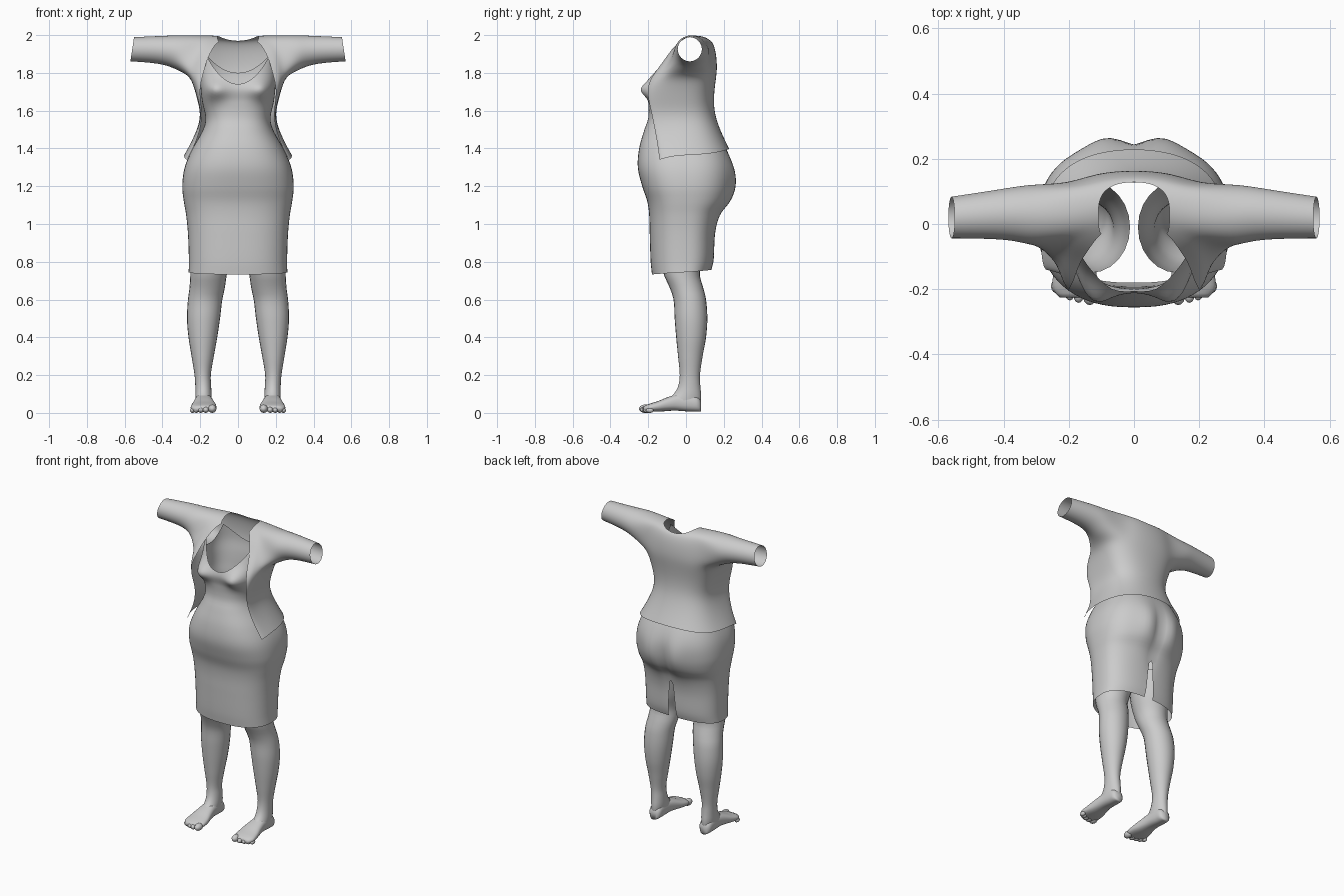
import bpy
import bmesh
import math

if "Cube" in bpy.data.objects:
    bpy.data.objects.remove(bpy.data.objects["Cube"])

GREY = (0.6, 0.6, 0.6, 1.0)
grey = bpy.data.materials.new("plain grey")
grey.use_nodes = True
grey.diffuse_color = GREY
grey.node_tree.nodes["Principled BSDF"].inputs["Base Color"].default_value = GREY


def sample(keys, t):
    """Smooth interpolation of rows (t, a, b, ...) at t."""
    t = min(max(t, keys[0][0]), keys[-1][0])
    i = max(k for k in range(len(keys) - 1) if keys[k][0] <= t)
    p, q = keys[i], keys[i + 1]
    before, after = keys[max(i - 1, 0)], keys[min(i + 2, len(keys) - 1)]
    h = q[0] - p[0]
    u = (t - p[0]) / h
    out = []
    for c in range(1, len(p)):
        m0 = (q[c] - before[c]) / (q[0] - before[0]) * h
        m1 = (after[c] - p[c]) / (after[0] - p[0]) * h
        d = q[c] - p[c]
        out.append(p[c] + u * (m0 + u * (3 * d - 2 * m0 - m1 + u * (m0 + m1 - 2 * d))))
    return out


def spow(v, p):
    return math.copysign(abs(v) ** p, v)


def bump(v, centre, width):
    return math.exp(-((v - centre) / width) ** 2)


def add_grid(bm, rows, closed=False, skip=lambda i, j: False):
    """Skin a list of point rows with quads and return the vertices."""
    vs = [[bm.verts.new(p) for p in row] for row in rows]
    n = len(rows[0])
    for i in range(len(rows) - 1):
        for j in range(n if closed else n - 1):
            if not skip(i, j):
                k = (j + 1) % n
                bm.faces.new((vs[i][j], vs[i][k], vs[i + 1][k], vs[i + 1][j]))
    return vs


def finish(bm, name, mirror=False, levels=0):
    bmesh.ops.recalc_face_normals(bm, faces=bm.faces)
    mesh = bpy.data.meshes.new(name)
    bm.to_mesh(mesh)
    bm.free()
    mesh.materials.append(grey)
    mesh.shade_smooth()
    ob = bpy.data.objects.new(name, mesh)
    bpy.context.collection.objects.link(ob)
    if mirror:
        m = ob.modifiers.new("mirror", "MIRROR")
        m.merge_threshold = 0.002
    if levels:
        s = ob.modifiers.new("smooth", "SUBSURF")
        s.levels = s.render_levels = levels
        s.boundary_smooth = "PRESERVE_CORNERS"
    return ob


# Dress: half shell from back centre to front centre, with a back slit
DRESS = [  # height, half width, front, back
    (.73, .262, -.18, .125), (.80, .26, -.187, .145), (.95, .265, -.192, .155),
    (1.05, .275, -.195, .18), (1.12, .287, -.205, .225), (1.2, .295, -.232, .247),
    (1.3, .282, -.255, .247), (1.4, .24, -.248, .212), (1.5, .185, -.22, .15),
    (1.56, .172, -.2, .13), (1.65, .19, -.2, .13), (1.72, .198, -.21, .135),
    (1.8, .205, -.18, .145), (1.9, .2, -.13, .14)]


def dress_point(t, a):
    # scooped rim at front and back, rising to the straps
    across = abs(math.sin(a)) ** .8
    centre = 1.74 if math.cos(a) < 0 else 1.8
    rim = centre + (1.9 - centre) * min(across / .85, 1) ** 2
    rim -= .1 * max(0, (across - .85) / .15)
    hem = .745 + .012 * math.cos(a)
    z = hem + t * (1.6 - hem) if t < 1 else 1.6 + (t - 1) * (rim - 1.6)
    w, front, back = sample(DRESS, z)
    x = w * across
    y = (back if math.cos(a) > 0 else -front) * spow(math.cos(a), .8)
    if y < 0:
        y -= .055 * bump(x, .13, .065) * bump(z, 1.71, .055)
    else:
        y += .02 * bump(x, .09, .06) * bump(z, 1.2, .12)
        y -= .015 * bump(x, 0, .03) * bump(z, 1.15, .15)
    return x, y, z


COLS, LOW, HIGH = 36, 44, 14
steps = [i / LOW for i in range(LOW)] + [1 + i / HIGH for i in range(HIGH + 1)]
rows = []
for t in steps:
    row = [dress_point(t, math.pi * j / COLS) for j in range(COLS + 1)]
    x, y, z = row[0]
    if z < .99:
        row[0] = (.012 + .02 * (.99 - z) / .24, y, z)
    row[-1] = (0, *row[-1][1:])
    rows.append(row)
bm = bmesh.new()
add_grid(bm, rows)
finish(bm, "dress", mirror=True)

# Open jacket: half bodice with an armhole, joined to a short sleeve
JACKET = [  # z front, z side, z back, half width, side y, back y, edge x, edge y
    (1.34, 1.365, 1.40, .287, 0, .234, .27, -.14),
    (1.42, 1.43, 1.46, .25, 0, .203, .228, -.15),
    (1.50, 1.51, 1.53, .213, 0, .172, .2, -.165),
    (1.58, 1.58, 1.60, .197, 0, .152, .187, -.18),
    (1.66, 1.66, 1.68, .216, 0, .15, .2, -.2),
    (1.73, 1.73, 1.76, .236, .01, .16, .202, -.205),
    (1.79, 1.785, 1.82, .26, .015, .168, .185, -.175),
    (1.86, 1.86, 1.88, .255, .02, .165, .168, -.12),
    (1.92, 1.94, 1.93, .245, .02, .156, .14, -.08),
    (1.95, 2.0, 1.96, .21, .025, .142, .12, -.05),
    (1.965, 1.998, 1.968, .11, .05, .13, .1, -.03)]
QUARTER = 4
rows = []
for zf, zs, zb, w, ys, yb, xe, ye in JACKET:
    row = []
    for j in range(2 * QUARTER + 1):
        a = math.pi / 2 * (j % QUARTER if j < 2 * QUARTER else QUARTER) / QUARTER
        s, c = math.sin(a) ** .85, abs(math.cos(a)) ** .85
        if j < QUARTER:
            row.append((w * s, ys + (yb - ys) * c, zb + (zs - zb) * s * s))
        else:
            row.append((xe + (w - xe) * c, ys + (ye - ys) * s, zs + (zf - zs) * s * s))
    row[0] = (0, *row[0][1:])
    rows.append(row)
bm = bmesh.new()
B, T = 6, 9
vs = add_grid(bm, rows, skip=lambda i, j: B <= i < T and 2 <= j < 6)
loop = [vs[B][j] for j in range(2, 7)] + [vs[i][6] for i in range(B + 1, T)]
loop += [vs[T][j] for j in range(6, 1, -1)] + [vs[i][2] for i in range(T - 1, B, -1)]
SLEEVE = [  # x, y front, y back, z bottom, z top
    (.31, -.07, .125, 1.812, 2.002), (.37, -.052, .116, 1.84, 2.0),
    (.46, -.047, .101, 1.853, 1.996), (.56, -.046, .086, 1.859, 1.991)]
for x, yf, yb, z0, z1 in SLEEVE:
    ring = []
    for k in range(len(loop)):
        a = -math.pi / 2 + (k - 2) * math.tau / len(loop)
        y = (yf + yb) / 2 - math.cos(a) * (yb - yf) / 2
        ring.append(bm.verts.new((x - .01 * math.sin(a), y,
                                  (z0 + z1) / 2 + math.sin(a) * (z1 - z0) / 2)))
    for k in range(len(loop)):
        n = (k + 1) % len(loop)
        bm.faces.new((loop[k], loop[n], ring[n], ring[k]))
    loop = ring
finish(bm, "jacket", mirror=True, levels=2)

# Legs and bare feet
LEG = [  # height, inner x, outer x, front, back
    (.04, .14, .225, -.12, .075), (.07, .14, .226, -.1, .08), (.1, .14, .226, -.065, .08),
    (.14, .142, .226, -.042, .076), (.2, .144, .23, -.033, .074), (.3, .128, .246, -.042, .088),
    (.4, .11, .262, -.052, .106), (.5, .095, .27, -.06, .113), (.6, .083, .265, -.066, .106),
    (.66, .07, .257, -.085, .092), (.74, .058, .252, -.12, .073), (.85, .03, .25, -.14, .1),
    (1.0, .012, .255, -.15, .13)]
FOOT = [  # distance along y, centre x, half width, top
    (-.225, .183, .045, .035), (-.2, .183, .066, .046), (-.15, .181, .066, .062),
    (-.1, .181, .056, .082), (-.04, .182, .046, .1), (.03, .183, .042, .1),
    (.065, .183, .038, .085), (.08, .183, .024, .06)]
TOES = [(.136, -.228, .022), (.17, -.23, .016), (.197, -.224, .015),
        (.221, -.215, .0145), (.241, -.203, .0135)]
SIDES = 24
turn = [math.tau * k / SIDES for k in range(SIDES)]
for name, side in (("left", 1), ("right", -1)):
    bm = bmesh.new()
    rows = []
    for i in range(49):
        z = .04 + .96 * (i / 48) ** 1.3
        xi, xo, yf, yb = sample(LEG, z)
        rows.append([(side * ((xi + xo) / 2 + math.cos(a) * (xo - xi) / 2),
                      (yf + yb) / 2 + math.sin(a) * (yb - yf) / 2, z) for a in turn])
    add_grid(bm, rows, closed=True)
    finish(bm, name + "_leg")

    bm = bmesh.new()
    rows = []
    for i in range(25):
        y = -.225 + .305 * i / 24
        xc, w, top = sample(FOOT, y)
        low = .006 + .006 * bump(y, -.06, .06)
        rows.append([(side * (xc + w * spow(math.cos(a), .8)), y,
                      (top + low) / 2 + (top - low) / 2 * spow(math.sin(a), .8)) for a in turn])
    vs = add_grid(bm, rows, closed=True)
    bm.faces.new(vs[0])
    bm.faces.new(vs[-1])
    for x, y, r in TOES:
        toe = bmesh.ops.create_uvsphere(bm, u_segments=14, v_segments=10, radius=r)["verts"]
        for v in toe:
            v.co.y *= 1.5
            v.co += type(v.co)((side * x, y + .012, r))
    finish(bm, name + "_foot")
